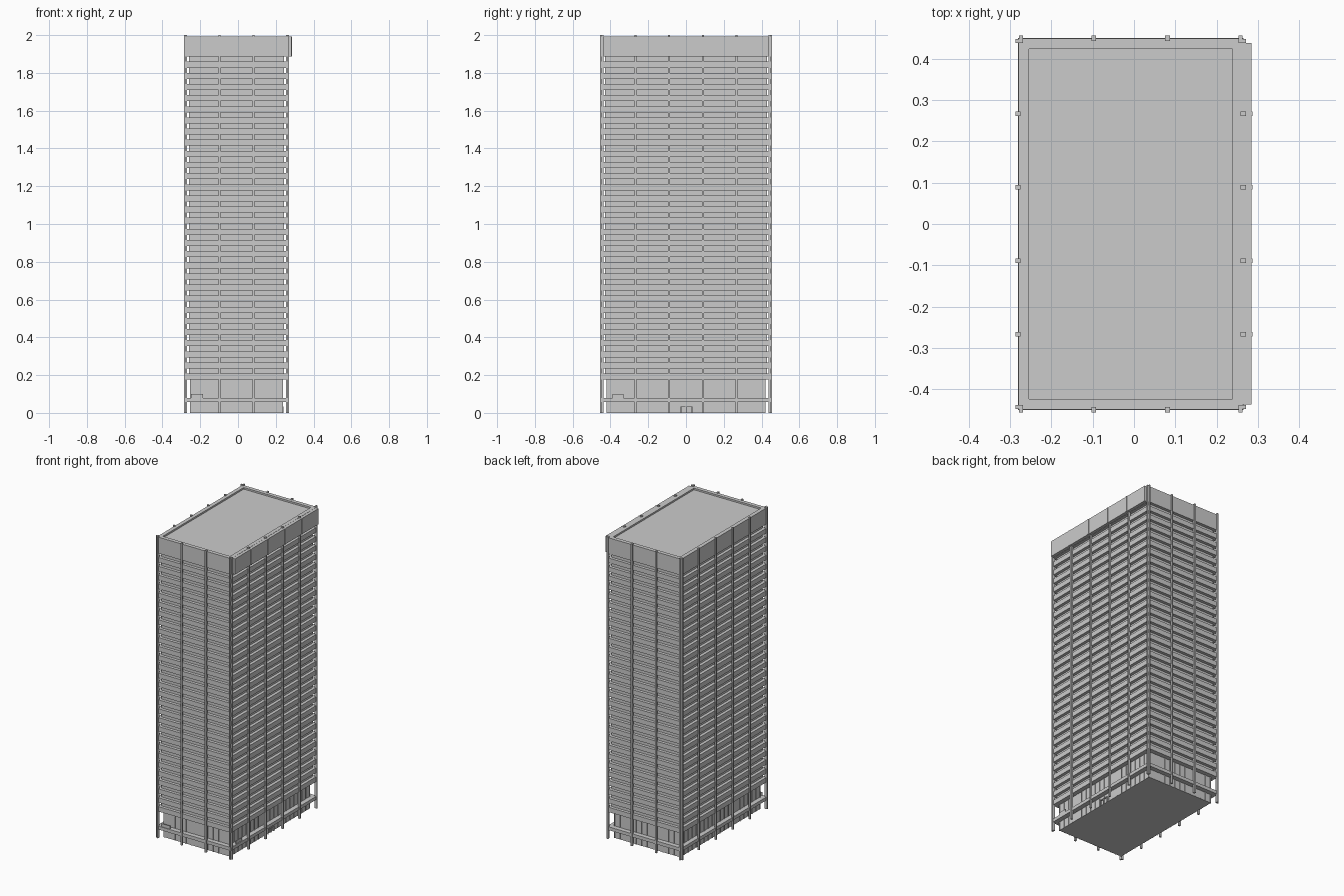
import bpy, bmesh
from mathutils import Matrix, Vector

if "Cube" in bpy.data.objects:
    bpy.data.objects.remove(bpy.data.objects["Cube"])

CX = -0.008            # tower axis (sign panel on the right shifts it)
HX, HY = 0.279, 0.456  # half sizes over the columns
FLOORS, Z0, Z1 = 29, 0.176, 1.886
PITCH = (Z1 - Z0) / FLOORS
X_BAYS = (-0.097, 0.081)
Y_BAYS = (-0.267, -0.089, 0.089, 0.267)


def box(bm, x0, x1, y0, y1, z0, z1):
    c = Vector(((x0 + x1) / 2, (y0 + y1) / 2, (z0 + z1) / 2))
    s = Matrix.Diagonal((x1 - x0, y1 - y0, z1 - z0, 1))
    bmesh.ops.create_cube(bm, size=1, matrix=Matrix.Translation(c) @ s)


def ring(bm, outer, inner, z0, z1):
    """Hollow rectangular band; outer and inner are insets from the column line."""
    lo, hi = [], []
    for d in (outer, inner):
        x, y = HX - d, HY - d
        pts = [(CX - x, -y), (CX + x, -y), (CX + x, y), (CX - x, y)]
        lo.append([bm.verts.new((*p, z0)) for p in pts])
        hi.append([bm.verts.new((*p, z1)) for p in pts])
    for i in range(4):
        j = (i + 1) % 4
        bm.faces.new((lo[0][i], lo[0][j], hi[0][j], hi[0][i]))
        bm.faces.new((lo[1][j], lo[1][i], hi[1][i], hi[1][j]))
        bm.faces.new((hi[0][i], hi[0][j], hi[1][j], hi[1][i]))
        bm.faces.new((lo[0][j], lo[0][i], lo[1][i], lo[1][j]))


def finish(name, bm):
    me = bpy.data.meshes.new(name)
    bm.to_mesh(me)
    bm.free()
    ob = bpy.data.objects.new(name, me)
    bpy.context.collection.objects.link(ob)
    return ob


def inset_box(bm, d, z0, z1):
    box(bm, CX - HX + d, CX + HX - d, -HY + d, HY - d, z0, z1)


# Recessed ground-floor lobby
bm = bmesh.new()
inset_box(bm, 0.037, 0, Z0)
finish("lobby", bm)

# Glazed shaft behind the spandrels, ending at the sunken roof
bm = bmesh.new()
inset_box(bm, 0.027, Z0, Z1)
inset_box(bm, 0.033, Z1, 1.982)
finish("glazed_shaft", bm)

# One spandrel band per floor
bm = bmesh.new()
for i in range(FLOORS):
    z = Z0 + i * PITCH
    ring(bm, 0.007, 0.028, z, z + 0.032)
finish("spandrels", bm)

# Tall blank parapet with raised rim
bm = bmesh.new()
ring(bm, 0.007, 0.033, Z1, 1.993)
finish("parapet", bm)

# Low canopy band around the lobby
bm = bmesh.new()
ring(bm, 0.006, 0.038, 0.057, 0.079)
finish("canopy_band", bm)

# Facade columns from ground to roof
bm = bmesh.new()
W, D = 0.0055, 0.013
for s in (-1, 1):
    for x in X_BAYS:
        y = sorted((s * HY, s * (HY - D)))
        box(bm, x - W, x + W, *y, 0, 2)
    for y in Y_BAYS:
        x = sorted((CX + s * HX, CX + s * (HX - D)))
        box(bm, *x, y - W, y + W, 0, 2)
finish("facade_columns", bm)

# Notched corner columns, each an L of two posts
bm = bmesh.new()
for sx in (-1, 1):
    for sy in (-1, 1):
        for ox, oy in ((0, 0.009), (0.009, 0)):
            xs = sorted((CX + sx * (HX - ox), CX + sx * (HX - 0.018)))
            ys = sorted((sy * (HY - oy), sy * (HY - 0.018)))
            box(bm, *xs, *ys, 0, 2)
finish("corner_columns", bm)

# Thin mullions on the lobby glazing
bm = bmesh.new()
lx, ly = HX - 0.037, HY - 0.037
for s in (-1, 1):
    for i in range(13):
        x = CX - lx + 0.004 + i * (2 * lx - 0.008) / 12
        y = sorted((s * ly, s * (ly + 0.003)))
        box(bm, x - 0.002, x + 0.002, *y, 0, Z0)
    for i in range(21):
        y = -ly + 0.004 + i * (2 * ly - 0.008) / 20
        x = sorted((CX + s * lx, CX + s * (lx + 0.003)))
        box(bm, *x, y - 0.002, y + 0.002, 0, Z0)
finish("lobby_mullions", bm)

# Blank panel on the right side of the parapet, with ribs at the bays
bm = bmesh.new()
box(bm, 0.264, 0.284, -0.437, 0.438, 1.888, 1.992)
for y in Y_BAYS:
    box(bm, 0.284, 0.287, y - W, y + W, 1.888, 1.992)
finish("right_roof_panel", bm)

# Small blank plates above the canopy
bm = bmesh.new()
box(bm, -0.25, -0.185, -0.446, -0.441, 0.079, 0.1)
box(bm, 0.255, 0.26, -0.39, -0.33, 0.079, 0.1)
finish("canopy_plates", bm)

# Entrance door frame on the right side
bm = bmesh.new()
dx = CX + lx
box(bm, dx, dx + 0.008, -0.03, 0.035, 0.03, 0.035)
for y in (-0.03, 0.0, 0.03):
    box(bm, dx, dx + 0.008, y, y + 0.005, 0, 0.03)
finish("entrance_frame", bm)
